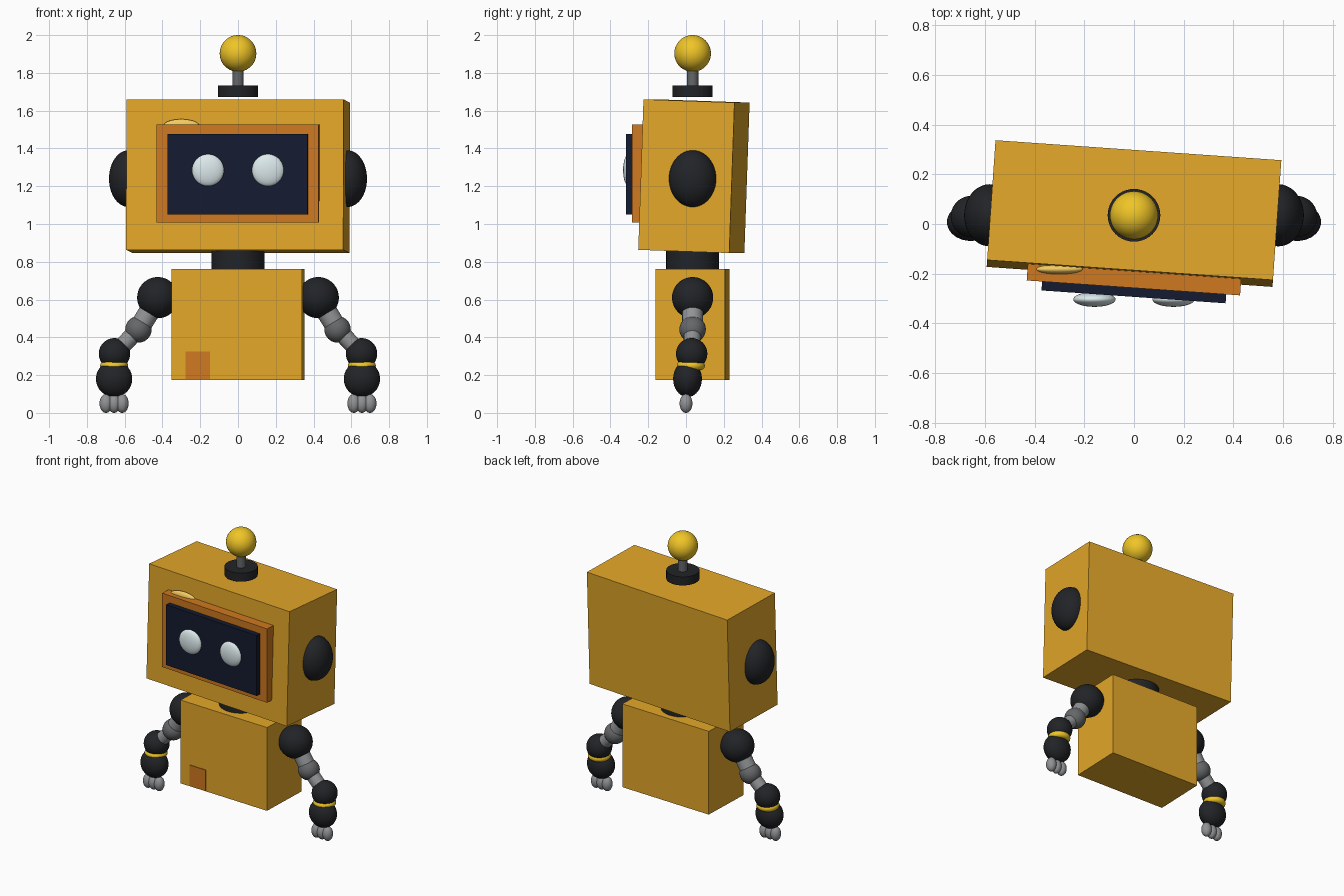
import bpy
from math import radians
from mathutils import Vector

if "Cube" in bpy.data.objects:
    bpy.data.objects.remove(bpy.data.objects["Cube"])


def mat(name, r, g, b):
    m = bpy.data.materials.new(name)
    m.diffuse_color = (r, g, b, 1)
    m.use_nodes = True
    m.node_tree.nodes["Principled BSDF"].inputs["Base Color"].default_value = m.diffuse_color
    return m


AMBER = mat("amber", 0.78, 0.39, 0.022)
ORANGE = mat("orange", 0.62, 0.19, 0.014)
NAVY = mat("navy", 0.007, 0.011, 0.03)
BLACK = mat("black", 0.016, 0.017, 0.02)
WHITE = mat("eye white", 0.72, 0.82, 0.84)
YELLOW = mat("yellow", 0.87, 0.56, 0.02)
PALE = mat("pale yellow", 0.9, 0.6, 0.12)
STEEL = mat("steel", 0.28, 0.29, 0.3)
DARK_STEEL = mat("dark steel", 0.13, 0.135, 0.14)


def finish(name, material, smooth=True):
    ob = bpy.context.object
    ob.name = name
    ob.data.materials.append(material)
    if smooth:
        bpy.ops.object.shade_smooth_by_angle()
    return ob


def box(name, loc, size, material, rx=0, rz=0):
    bpy.ops.mesh.primitive_cube_add(size=1, location=loc,
                                    rotation=(radians(rx), 0, radians(rz)))
    bpy.context.object.scale = size
    return finish(name, material, False)


def ball(name, loc, radii, material):
    bpy.ops.mesh.primitive_uv_sphere_add(segments=40, ring_count=24, radius=1, location=loc)
    bpy.context.object.scale = radii if isinstance(radii, tuple) else (radii,) * 3
    return finish(name, material)


def rod(name, a, b, r, material):
    a, b = Vector(a), Vector(b)
    d = b - a
    bpy.ops.mesh.primitive_cylinder_add(vertices=40, radius=r, depth=d.length,
                                        location=(a + b) / 2,
                                        rotation=d.to_track_quat('Z', 'Y').to_euler())
    return finish(name, material)


Y = 0.035  # centre line of the body

# Body, neck and head, each turned slightly
box("torso", (0, Y, 0.468), (0.69, 0.368, 0.586), AMBER, rz=-2)
box("chest_patch", (-0.213, -0.136, 0.253), (0.13, 0.02, 0.146), ORANGE, rz=-2)
rod("neck", (0, Y, 0.74), (0, Y, 0.88), 0.14, BLACK)
box("head", (0, 0.042, 1.253), (1.152, 0.483, 0.797), AMBER, rx=-2, rz=-4)

# Face
box("screen_frame", (0, -0.222, 1.267), (0.86, 0.07, 0.52), ORANGE, rz=-4)
box("screen", (0, -0.266, 1.264), (0.742, 0.054, 0.425), NAVY, rz=-4)
ball("brow_highlight", (-0.3, -0.182, 1.52), (0.095, 0.02, 0.035), PALE)

# Antenna
rod("antenna_base", (0, Y, 1.672), (0, Y, 1.732), 0.106, BLACK)
rod("antenna_stem", (0, Y, 1.72), (0, Y, 1.85), 0.03, DARK_STEEL)
ball("antenna_ball", (0, Y, 1.903), 0.097, YELLOW)

# Mirrored parts: eyes, ears, arms and hands
for s, side in ((-1, "left"), (1, "right")):
    ball(side + "_eye", (s * 0.159, -0.303, 1.285), (0.085, 0.03, 0.085), WHITE)
    ball(side + "_ear", (s * 0.58, Y, 1.24), (0.103, 0.125, 0.15), BLACK)

    shoulder = (s * 0.425, Y, 0.61)
    elbow = (s * 0.527, Y, 0.442)
    wrist = (s * 0.654, 0.03, 0.313)
    ball(side + "_shoulder", shoulder, 0.109, BLACK)
    rod(side + "_upper_arm", shoulder, elbow, 0.055, STEEL)
    ball(side + "_elbow", elbow, 0.07, DARK_STEEL)
    rod(side + "_forearm", elbow, wrist, 0.045, STEEL)
    ball(side + "_wrist", wrist, 0.083, BLACK)
    bpy.ops.mesh.primitive_torus_add(major_segments=40, minor_segments=16, major_radius=0.05,
                                     minor_radius=0.024, location=(s * 0.656, 0.026, 0.25))
    finish(side + "_wrist_band", YELLOW)
    ball(side + "_hand", (s * 0.656, 0.008, 0.18), (0.096, 0.076, 0.096), BLACK)
    for i in (-1, 0, 1):
        ball(f"{side}_finger_{i + 2}", (s * 0.656 + i * 0.043, 0, 0.05),
             (0.034, 0.034, 0.05), STEEL)
